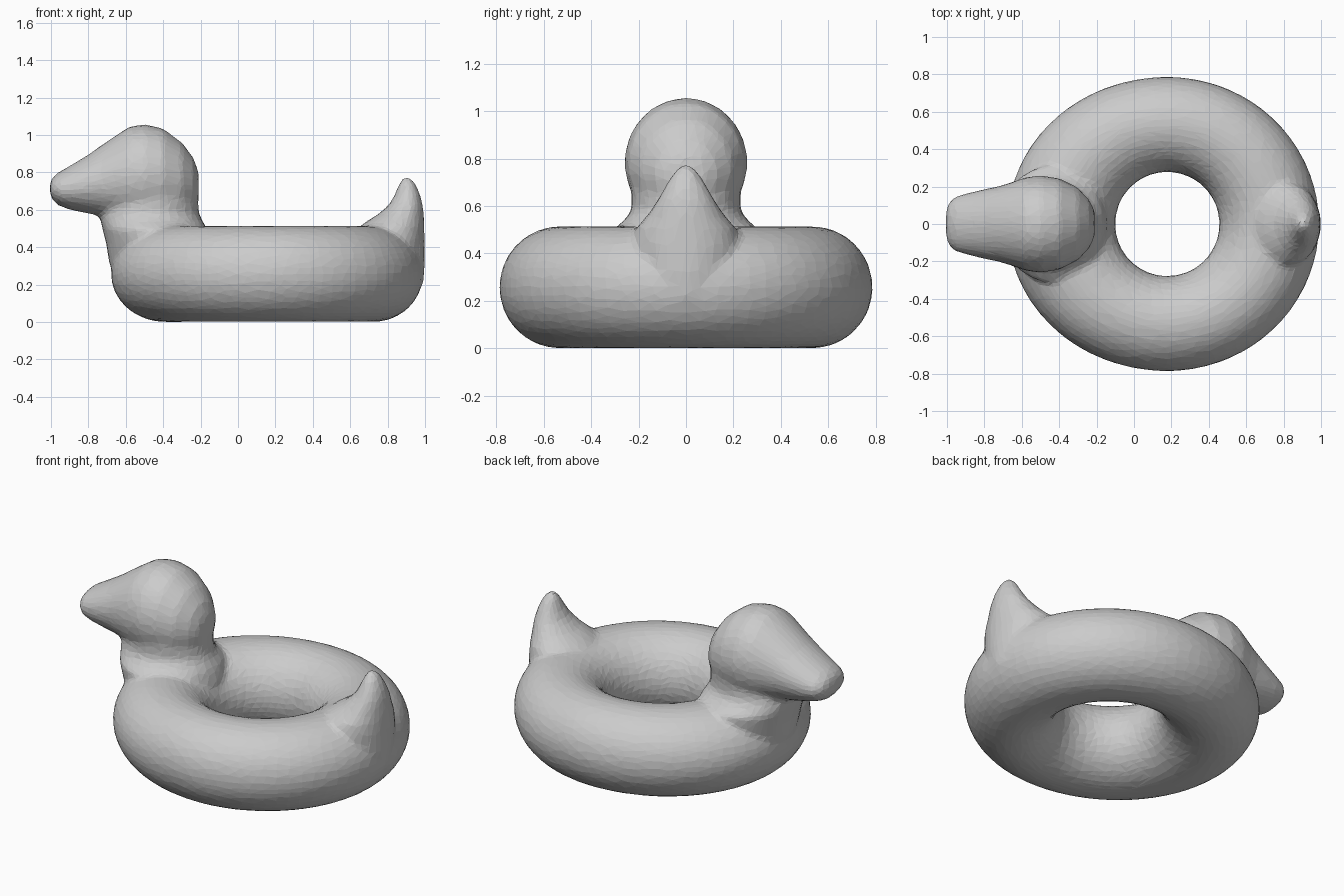
import bpy, bmesh
from math import sin, cos, pi
from mathutils import Vector

cube = bpy.data.objects.get("Cube")
if cube:
    bpy.data.objects.remove(cube, do_unlink=True)

rubber = bpy.data.materials.new("plain grey")
rubber.use_nodes = True
GREY = (0.6, 0.6, 0.6, 1)
rubber.diffuse_color = GREY
rubber.node_tree.nodes["Principled BSDF"].inputs["Base Color"].default_value = GREY

bm = bmesh.new()


def skin(loops, closed=False):
    """Bridge rows of points; cap the ends unless the rows form a closed loop."""
    rows = [[bm.verts.new(p) for p in loop] for loop in loops]
    n = len(rows[0])
    pairs = list(zip(rows, rows[1:])) + ([(rows[-1], rows[0])] if closed else [])
    for a, b in pairs:
        for i in range(n):
            j = (i + 1) % n
            bm.faces.new((a[i], a[j], b[j], b[i]))
    if not closed:
        bm.faces.new(rows[0])
        bm.faces.new(rows[-1])


def angles(n):
    return [2 * pi * i / n for i in range(n)]


def upright(sections, n=32):
    """Loft ellipses stacked in z: (z, x min, x max, half width)."""
    skin([[((lo + hi) / 2 + (hi - lo) / 2 * cos(a), w * sin(a), z)
           for a in angles(n)] for z, lo, hi, w in sections])


def lengthwise(sections, n=32):
    """Loft ellipses along x: (x, z min, z max, half width)."""
    skin([[(x, w * cos(a), (lo + hi) / 2 + (hi - lo) / 2 * sin(a))
           for a in angles(n)] for x, lo, hi, w in sections])


# Ring, drawn out a little under the neck and the tail
HOLE, HALF = 0.278, 0.257
ring = []
for t in angles(72):
    outer = 0.787 + (0.07 if cos(t) < 0 else 0.025) * cos(t) ** 2
    mid, rad = (outer + HOLE) / 2, (outer - HOLE) / 2
    ring.append([((mid + rad * cos(a)) * cos(t) + 0.178,
                  (mid + rad * cos(a)) * sin(t),
                  HALF + HALF * sin(a)) for a in angles(32)])
skin(ring, closed=True)

# Neck, flaring into the ring
upright([(0.2, -0.64, -0.2, 0.2), (0.32, -0.69, -0.15, 0.27),
         (0.42, -0.705, -0.14, 0.31), (0.5, -0.725, -0.165, 0.31),
         (0.54, -0.735, -0.19, 0.26), (0.58, -0.74, -0.208, 0.23),
         (0.65, -0.72, -0.213, 0.23), (0.75, -0.68, -0.215, 0.24)])

# Head and bill
lengthwise([(-0.21, 0.66, 0.8, 0.07), (-0.24, 0.6, 0.88, 0.13),
            (-0.3, 0.55, 0.96, 0.195), (-0.4, 0.52, 1.035, 0.245),
            (-0.5, 0.51, 1.057, 0.26), (-0.58, 0.52, 1.045, 0.25),
            (-0.65, 0.545, 1.0, 0.225), (-0.73, 0.565, 0.945, 0.2),
            (-0.8, 0.58, 0.895, 0.187), (-0.9, 0.6, 0.835, 0.163),
            (-0.96, 0.622, 0.8, 0.145), (-0.99, 0.65, 0.775, 0.115),
            (-1.006, 0.685, 0.745, 0.07)])

# Tail, a cone leaning out from the rear wall
upright([(0.2, 0.72, 0.99, 0.14), (0.32, 0.68, 1.0, 0.2),
         (0.44, 0.65, 0.998, 0.225), (0.51, 0.65, 0.996, 0.21),
         (0.54, 0.69, 0.995, 0.18), (0.58, 0.755, 0.993, 0.15),
         (0.63, 0.81, 0.988, 0.118), (0.68, 0.838, 0.975, 0.09),
         (0.73, 0.858, 0.955, 0.06), (0.76, 0.872, 0.935, 0.036),
         (0.775, 0.885, 0.92, 0.018)])

bmesh.ops.recalc_face_normals(bm, faces=bm.faces)
mesh = bpy.data.meshes.new("duck_float")
bm.to_mesh(mesh)
bm.free()
mesh.materials.append(rubber)
duck = bpy.data.objects.new("duck_float", mesh)
bpy.context.collection.objects.link(duck)

# Weld the parts into one skin, soften the joins, then reduce to facets
weld = duck.modifiers.new("weld_parts", 'REMESH')
weld.mode = 'VOXEL'
weld.voxel_size = 0.016
soft = duck.modifiers.new("soften_joins", 'SMOOTH')
soft.factor = 0.5
soft.iterations = 10
facets = duck.modifiers.new("facets", 'DECIMATE')
facets.ratio = 0.085
